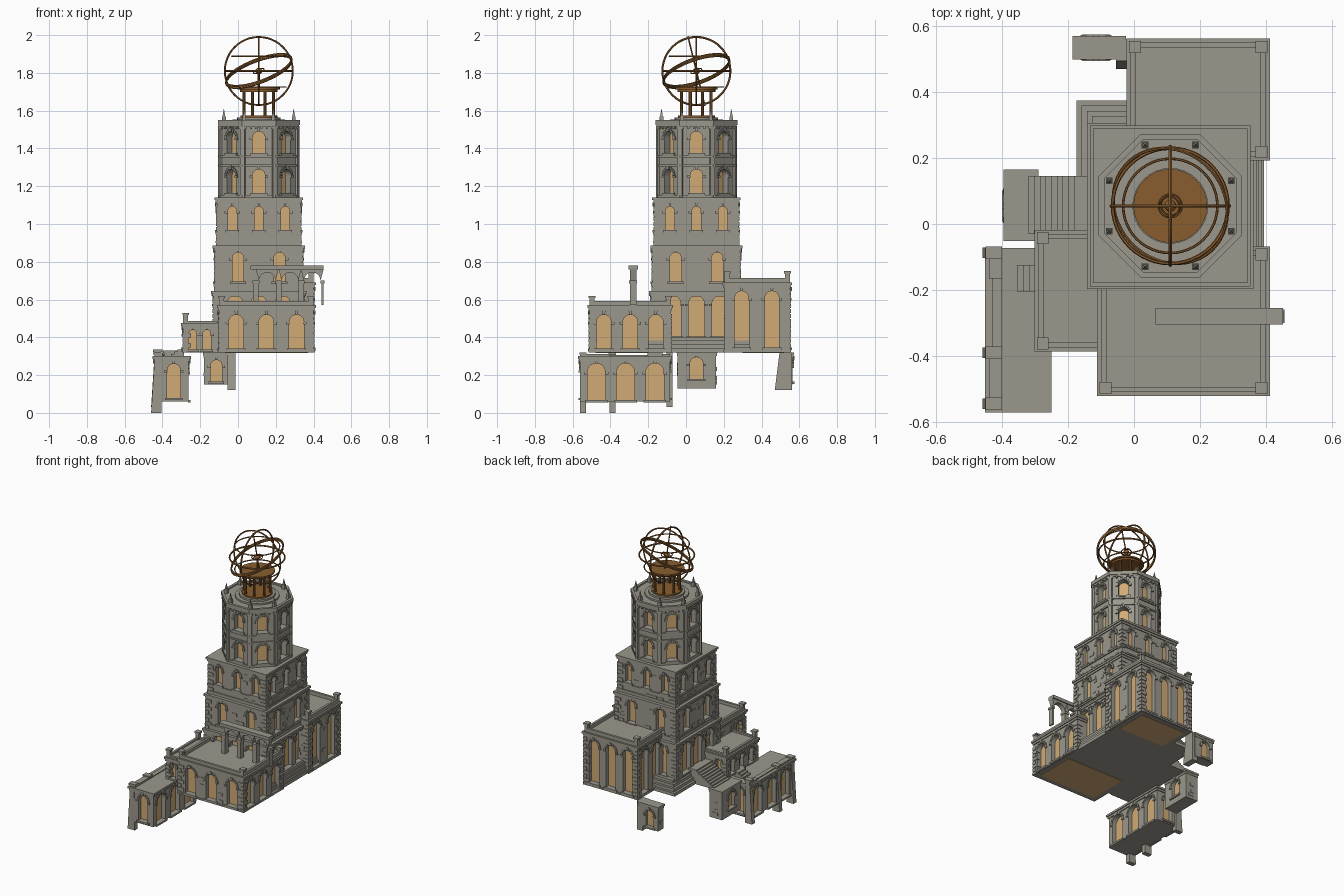
import bpy, bmesh, math, random
from mathutils import Matrix, Vector

if "Cube" in bpy.data.objects:
    bpy.data.objects.remove(bpy.data.objects["Cube"])

random.seed(4)

def material(name, rgb):
    m = bpy.data.materials.new(name)
    m.diffuse_color = (*rgb, 1)
    m.use_nodes = True
    m.node_tree.nodes["Principled BSDF"].inputs["Base Color"].default_value = m.diffuse_color
    return m

STONE = material("grey stone", (0.33, 0.315, 0.265))
GLOW = material("warm window", (0.64, 0.41, 0.18))
BRONZE = material("bronze", (0.25, 0.11, 0.028))

def finish(name, bm, mat):
    bmesh.ops.recalc_face_normals(bm, faces=bm.faces)
    me = bpy.data.meshes.new(name)
    bm.to_mesh(me)
    bm.free()
    me.materials.append(mat)
    ob = bpy.data.objects.new(name, me)
    bpy.context.collection.objects.link(ob)
    return ob

def frame(x, y, deg):
    """Wall frame: u along the wall, -y outward, z up; 0 deg faces the front."""
    return Matrix.Translation((x, y, 0)) @ Matrix.Rotation(math.radians(deg), 4, 'Z')

ID = frame(0, 0, 0)

def prism(bm, pts, M, d0, d1):
    a = [bm.verts.new(M @ Vector((u, -d0, v))) for u, v in pts]
    b = [bm.verts.new(M @ Vector((u, -d1, v))) for u, v in pts]
    bm.faces.new(a)
    bm.faces.new(b[::-1])
    for i in range(len(a)):
        j = (i + 1) % len(a)
        bm.faces.new((a[i], b[i], b[j], a[j]))

def box(bm, x0, x1, y0, y1, z0, z1, M=ID):
    prism(bm, [(x0, z0), (x1, z0), (x1, z1), (x0, z1)], M, -y0, -y1)

def drum(bm, x, y, z0, z1, r0, r1, n=32, turn=0.0):
    M = Matrix.Translation((x, y, (z0 + z1) / 2)) @ Matrix.Rotation(turn, 4, 'Z')
    bmesh.ops.create_cone(bm, cap_ends=True, segments=n, radius1=r0, radius2=r1, depth=z1 - z0, matrix=M)

def arch(u, z, w, h, n=10):
    r, zc = w / 2, z + h - w / 2
    return [(u - r, z), (u + r, z)] + [(u + r * math.cos(math.pi * i / n), zc + r * math.sin(math.pi * i / n)) for i in range(n + 1)]

def surround(bm, M, u, z, w, h):
    """Voussoirs, keystone, imposts and sill round an arched opening."""
    r, zc, n = w / 2, z + h - w / 2, 9
    for i in range(n):
        a, b = math.pi * i / n + 0.03, math.pi * (i + 1) / n - 0.03
        R = r + (0.022 if i == n // 2 else 0.014)
        pts = [(u + q * math.cos(t), zc + q * math.sin(t)) for q, t in ((r, a), (R, a), (R, b), (r, b))]
        prism(bm, pts, M, -0.004, 0.010 if i == n // 2 else 0.006)
    for s in (-1, 1):
        c = u + s * (r + 0.008)
        box(bm, c - 0.009, c + 0.009, -0.008, 0.004, zc - 0.012, zc, M)
    box(bm, u - r - 0.012, u + r + 0.012, -0.010, 0.004, z - 0.012, z, M)

def stones(bm, M, half, z0, z1, wins):
    """A few blocks standing slightly proud of the wall."""
    for _ in range(int(2 * half * (z1 - z0) * 180)):
        u, w = random.uniform(-half + 0.04, half - 0.04), random.uniform(0.012, 0.022)
        z = z0 + 0.02 + 0.024 * random.randrange(max(1, int((z1 - z0 - 0.06) / 0.024)))
        if all(abs(u - q[0]) > q[2] / 2 + w + 0.015 or z > q[1] + q[3] + 0.025 or z < q[1] - 0.04 for q in wins):
            box(bm, u - w, u + w, -0.003, 0.003, z, z + 0.021, M)

def pierce(name, body, walls, depth):
    """walls: (frame, half width, z0, z1, [(u, z, w, h)...]); cut niches, add glow and trim."""
    cut, glow, trim = bmesh.new(), bmesh.new(), bmesh.new()
    for M, half, z0, z1, wins in walls:
        for w in wins:
            prism(cut, arch(*w), M, -depth, 0.03)
            prism(glow, arch(*w), M, -depth - 0.003, -depth + 0.002)
            surround(trim, M, *w)
        stones(trim, M, half, z0, z1, wins)
    ob = finish(name, body, STONE)
    cutter = finish(name + "_cutter", cut, STONE)
    cutter.hide_render = True
    mod = ob.modifiers.new("niches", 'BOOLEAN')
    mod.operation, mod.solver, mod.object = 'DIFFERENCE', 'EXACT', cutter
    bpy.context.view_layer.objects.active = ob
    bpy.ops.object.modifier_apply(modifier=mod.name)
    bpy.data.objects.remove(cutter)
    finish(name + "_glowing_windows", glow, GLOW)
    return trim

def mass(name, x0, x1, y0, y1, z0, z1, wins, depth=0.03, cornice=0.012, courses=(), quoins=True, parapet=0, post=0):
    """Rectangular block; wins = {side: (positions, z, w, h)}, sides 0 front, 1 right, 2 back, 3 left."""
    cx, cy = (x0 + x1) / 2, (y0 + y1) / 2
    spots = [(cx, y0, cx, 1, x1 - x0), (x1, cy, cy, 1, y1 - y0), (cx, y1, cx, -1, x1 - x0), (x0, cy, cy, -1, y1 - y0)]
    walls = []
    for k, (wx, wy, c, s, length) in enumerate(spots):
        ps, z, w, h = wins.get(k, ((), 0, 0, 0))
        walls.append((frame(wx, wy, 90 * k), length / 2, z0, z1, [(s * (p - c), z, w, h) for p in ps]))
    body = bmesh.new()
    box(body, x0, x1, y0, y1, z0, z1)
    t = pierce(name, body, walls, depth)
    for e, a, b in [(cornice, z1 - 0.014, z1), (cornice * 0.5, z1 - 0.028, z1 - 0.014)] + [(0.007, c, c + 0.01) for c in courses]:
        # band as four strips so niches stay open
        box(t, x0 - e, x1 + e, y0 - e, y0 + 0.002, a, b); box(t, x0 - e, x1 + e, y1 - 0.002, y1 + e, a, b)
        box(t, x0 - e, x0 + 0.002, y0, y1, a, b); box(t, x1 - 0.002, x1 + e, y0, y1, a, b)
    for sx, X in ((1, x0), (-1, x1)):
        for sy, Y in ((1, y0), (-1, y1)):
            n = int((z1 - z0 - 0.03) / 0.026) if quoins else 0
            for i in range(n):  # alternating corner blocks
                lx, ly = (0.04, 0.022) if i % 2 else (0.022, 0.04)
                xs, ys = sorted((X - sx * 0.005, X + sx * lx)), sorted((Y - sy * 0.005, Y + sy * ly))
                box(t, *xs, *ys, z0 + i * 0.026, z0 + i * 0.026 + 0.022)
            if post:
                px, py = X + sx * 0.013, Y + sy * 0.013
                box(t, px - 0.013, px + 0.013, py - 0.013, py + 0.013, z1, post - 0.012)
                box(t, px - 0.018, px + 0.018, py - 0.018, py + 0.018, post - 0.012, post)
    if parapet:
        for a, b, c, d in ((x0, x1, y0, y0 + 0.016), (x0, x1, y1 - 0.016, y1), (x0, x0 + 0.016, y0, y1), (x1 - 0.016, x1, y0, y1)):
            box(t, a, b, c, d, z1, parapet)
    finish(name + "_trim", t, STONE)

CX, CY = 0.11, 0.055
def four(offs, z, w, h):
    return {k: ([(CX, CY)[k % 2] + o for o in offs], z, w, h) for k in range(4)}
def tier(name, r, z0, z1, wins, courses):
    mass(name, CX - r, CX + r, CY - r, CY + r, z0, z1, wins, 0.03, 0.012, courses)

# square tower tiers
tier("tower_lower_tier", 0.24, 0.32, 0.645, four((-0.125, 0, 0.125), 0.405, 0.085, 0.215), ())
tier("tower_middle_tier", 0.232, 0.645, 0.885, four((-0.11, 0.11), 0.695, 0.06, 0.155), (0.67,))
tier("tower_upper_tier", 0.222, 0.885, 1.14, four((-0.14, 0, 0.14), 0.967, 0.047, 0.125), (0.90, 0.945))

# octagonal stage
AP, C8, T8 = 0.204, math.cos(math.pi / 8), math.pi / 8
body = bmesh.new()
drum(body, CX, CY, 1.13, 1.54, AP / C8, AP / C8, 8, T8)
walls = []
for k in range(8):
    a = math.radians(45 * k)
    M = frame(CX + AP * math.sin(a), CY - AP * math.cos(a), 45 * k)
    walls.append((M, 0.08, 1.15, 1.52, [(0, 1.165, 0.066, 0.125), (0, 1.375, 0.066, 0.115)]))
t = pierce("octagon_stage", body, walls, 0.04)
for k in range(8):
    M = walls[k][0]
    for z, e, h in ((1.14, 0.008, 0.014), (1.305, 0.008, 0.01), (1.352, 0.008, 0.01), (1.515, 0.008, 0.01), (1.525, 0.013, 0.025)):
        L = (AP + e) * math.tan(T8)
        box(t, -L, L, -e, 0.004, z, z + h, M)
    for i in range(6):
        u = -0.07 + 0.028 * i
        box(t, u - 0.005, u + 0.005, -0.011, 0.002, 1.502, 1.515, M)
    # corner piers and finials
    a = T8 + k * math.pi / 4
    Q = Matrix.Translation((CX, CY, 0)) @ Matrix.Rotation(a, 4, 'Z')
    box(t, 0.2, 0.227, -0.013, 0.013, 1.14, 1.52, Q)
    fx, fy = CX + 0.2 * math.cos(a), CY + 0.2 * math.sin(a)
    box(t, fx - 0.01, fx + 0.01, fy - 0.01, fy + 0.01, 1.54, 1.57)
    drum(t, fx, fy, 1.57, 1.61, 0.010, 0.001, 4, math.pi / 4)
drum(t, CX, CY, 1.54, 1.552, 0.14, 0.14)
drum(t, CX, CY, 1.552, 1.565, 0.115, 0.115)
finish("octagon_trim", t, STONE)

# lantern cage
b = bmesh.new()
for k in range(8):
    a = T8 + k * math.pi / 4
    drum(b, CX + 0.085 * math.cos(a), CY + 0.085 * math.sin(a), 1.56, 1.705, 0.008, 0.008, 8)
drum(b, CX, CY, 1.70, 1.712, 0.1, 0.1)
drum(b, CX, CY, 1.712, 1.722, 0.112, 0.112)
drum(b, CX, CY, 1.565, 1.575, 0.098, 0.098)
drum(b, CX, CY, 1.72, 1.80, 0.006, 0.006, 8)
finish("lantern_cage", b, BRONZE)

# armillary sphere
CEN = Vector((CX, CY, 1.81))
tilt = Vector((-0.38, -0.35, 1))
axis = Vector((0, -0.045, 0.185))
def ring(name, normal, R, r=0.005, off=0.0):
    n = Vector(normal).normalized()
    bpy.ops.mesh.primitive_torus_add(major_segments=48, minor_segments=6, major_radius=R, minor_radius=r,
        location=CEN + Vector((0, 0, off)), rotation=n.to_track_quat('Z', 'Y').to_euler())
    ob = bpy.context.object
    ob.name = name
    ob.data.materials.append(BRONZE)
    bpy.ops.object.shade_smooth_by_angle()
ring("meridian_ring_side", (1, 0, 0), 0.18, 0.0055)
ring("meridian_ring_front", (0, 1, 0), 0.18)
ring("horizon_ring", (0, 0, 1), 0.175, 0.0055)
ring("upper_tropic_ring", (0, 0, 1), 0.143, 0.004, 0.078)
ring("lower_tropic_ring", (0, 0, 1), 0.143, 0.004, -0.085)
for s in (-0.006, 0.0, 0.006):
    ring("ecliptic_band", tilt, 0.184, 0.005, s)
ring("globe_ring_level", (0, 0, 1), 0.035, 0.003)
ring("globe_ring_tilted", tilt, 0.03, 0.003)
b = bmesh.new()
bmesh.ops.create_uvsphere(b, u_segments=16, v_segments=10, radius=0.018, matrix=Matrix.Translation(CEN))
rot = axis.normalized().to_track_quat('Z', 'Y').to_matrix().to_4x4()
bmesh.ops.create_cone(b, cap_ends=True, segments=8, radius1=0.004, radius2=0.004, depth=0.38, matrix=Matrix.Translation(CEN) @ rot)
finish("globe_and_axis", b, BRONZE)

# halls round the tower
mass("front_hall", -0.10, 0.40, -0.51, -0.08, 0.32, 0.57,
     {0: ((-0.01, 0.15, 0.31), 0.34, 0.078, 0.18), 1: ((-0.435, -0.295, -0.16), 0.34, 0.078, 0.18), 3: ((-0.445,), 0.34, 0.07, 0.18)},
     courses=(0.322,), parapet=0.592, post=0.62)
mass("back_hall", -0.01, 0.40, 0.205, 0.55, 0.32, 0.69,
     {1: ((0.295, 0.455), 0.345, 0.075, 0.30), 2: ((0.065, 0.195, 0.325), 0.345, 0.075, 0.30), 3: ((0.47, 0.345), 0.345, 0.07, 0.30)},
     courses=(0.322,), parapet=0.715, post=0.75)
mass("left_annex", -0.29, -0.08, -0.375, -0.03, 0.32, 0.475,
     {0: ((-0.24, -0.165), 0.335, 0.042, 0.105), 3: ((-0.30, -0.20, -0.10), 0.335, 0.045, 0.105), 2: ((-0.23,), 0.335, 0.045, 0.105)},
     parapet=0.487, post=0.53)

# detached lower blocks
mass("lower_wing", -0.44, -0.262, -0.56, -0.085, 0.06, 0.30,
     {0: ((-0.34,), 0.08, 0.07, 0.18), 1: ((-0.475, -0.32, -0.165), 0.068, 0.095, 0.195),
      3: ((-0.465, -0.32, -0.165), 0.068, 0.085, 0.195), 2: ((-0.35,), 0.08, 0.07, 0.18)}, quoins=False)
mass("stair_landing", -0.39, -0.295, -0.045, 0.16, 0.13, 0.33,
     {1: ((0.055,), 0.18, 0.07, 0.115), 3: ((0.055,), 0.18, 0.07, 0.115)}, quoins=False, depth=0.025, cornice=0.006)
mass("back_gate", -0.18, -0.03, 0.505, 0.565, 0.15, 0.32,
     {0: ((-0.115,), 0.165, 0.06, 0.115), 2: ((-0.115,), 0.165, 0.06, 0.115)}, quoins=False, depth=0.02, cornice=0.006)

# tapered buttresses and wing curb
b = bmesh.new()
for y, zb, zt in ((-0.087, 0.03, 0.335), (-0.39, 0.0, 0.32), (-0.545, 0.0, 0.32)):
    prism(b, [(-0.46, zb), (-0.405, zb), (-0.41, zt), (-0.44, zt)], frame(0, y, 0), -0.016, 0.016)
    box(b, -0.45, -0.40, y - 0.019, y + 0.019, zt - 0.012, zt)
prism(b, [(0.47, 0.12), (0.56, 0.12), (0.56, 0.32), (0.495, 0.32)], frame(0, 0, 90), -0.055, -0.012)
box(b, -0.44, -0.40, -0.56, -0.41, 0.30, 0.312)
box(b, -0.43, -0.40, -0.41, -0.165, 0.30, 0.306)
box(b, -0.44, -0.40, -0.165, -0.085, 0.30, 0.312)
finish("buttresses", b, STONE)

# stepped plinth and stairs
b = bmesh.new()
for i in range(4):
    e = 0.016 * i
    box(b, -0.175 + e, 0.395 - e * 0.5, -0.24, 0.375 - e, 0.32, 0.342 + 0.02 * i)
for i in range(9):
    box(b, -0.32 + 0.0172 * i, -0.12, -0.03, 0.145, 0.32, 0.335 + 0.0105 * i)
for i in range(3):
    box(b, -0.355 + 0.018 * i, -0.285, -0.205, -0.125, 0.295, 0.312 + 0.012 * i)
finish("plinth_and_stairs", b, STONE)

# roof arcade on the front hall
b, cut = bmesh.new(), bmesh.new()
M = frame(0, -0.28, 0)
for x in (0.095, 0.215, 0.335, 0.447):
    w = 0.014 if x < 0.4 else 0.006
    box(b, x - w, x + w, -0.297, -0.263, 0.57, 0.69)
    box(b, x - w - 0.004, x + w + 0.004, -0.301, -0.259, 0.685, 0.70)
for x in (0.155, 0.275, 0.393):  # spandrels above each arch
    n, r = 10, 0.044
    for i in range(n):
        t0, t1 = math.pi * i / n, math.pi * (i + 1) / n
        p = [(x + r * math.cos(t), 0.70 + r * math.sin(t)) for t in (t0, t1)]
        prism(b, [p[0], (x + 0.06 * math.cos(t0), 0.76), (x + 0.06 * math.cos(t1), 0.76), p[1]], M, -0.017, 0.017)
cut.free()
box(b, 0.065, 0.452, -0.305, -0.255, 0.758, 0.78)
finish("roof_arcade", b, STONE)

# lit hall floors seen from below
b = bmesh.new()
box(b, -0.07, 0.37, -0.48, -0.2, 0.318, 0.321)
box(b, 0.02, 0.37, 0.3, 0.52, 0.318, 0.321)
finish("lit_hall_floors", b, GLOW)
